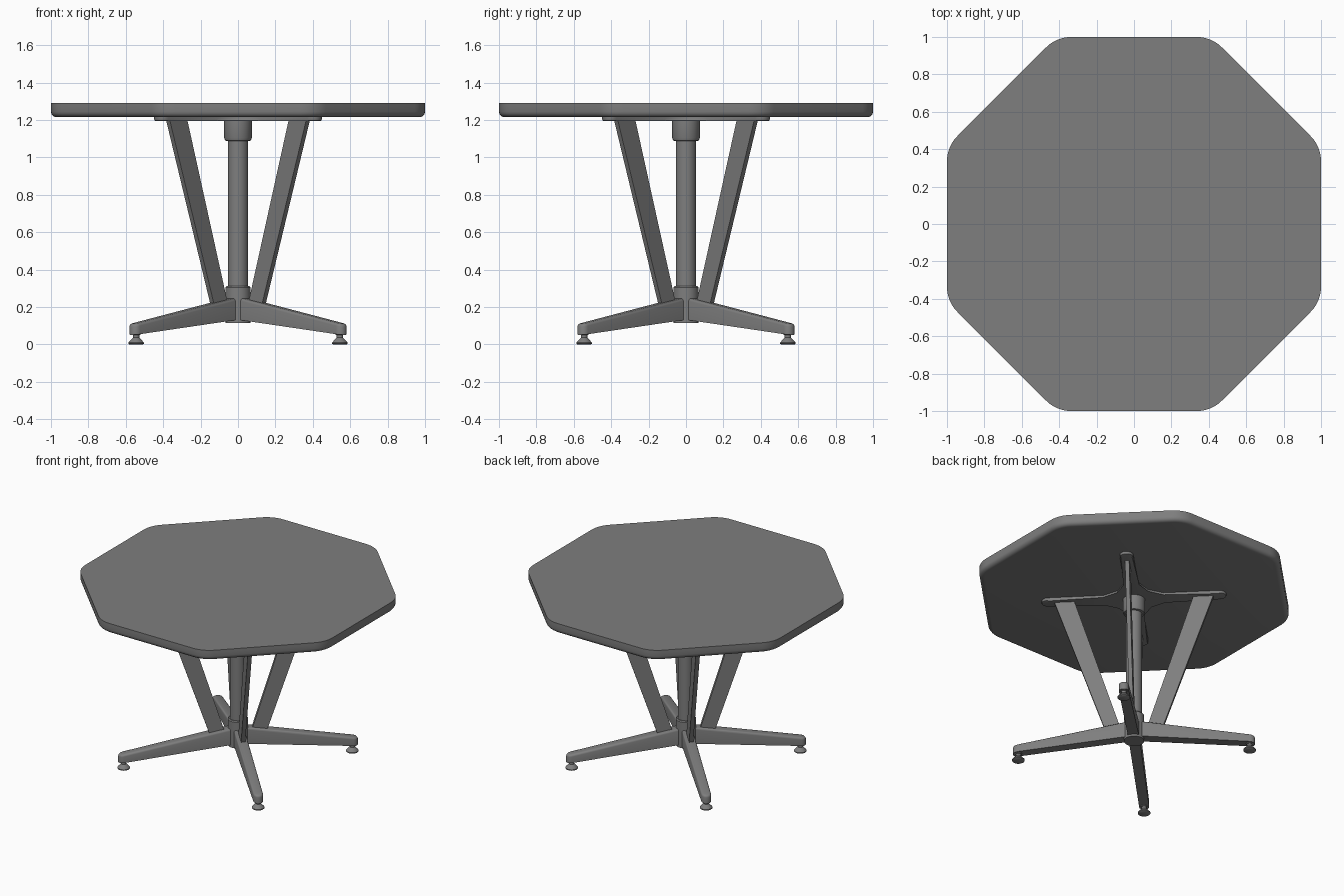
import bpy, bmesh
from math import sin, cos, pi, radians, tan

cube = bpy.data.objects.get("Cube")
if cube:
    bpy.data.objects.remove(cube, do_unlink=True)

grey = bpy.data.materials.new("mid grey")
grey.use_nodes = True
GREY = (0.21, 0.21, 0.21, 1)
grey.diffuse_color = GREY
grey.node_tree.nodes["Principled BSDF"].inputs["Base Color"].default_value = GREY


def finish(name, bm, angle=0.0):
    bmesh.ops.recalc_face_normals(bm, faces=bm.faces)
    mesh = bpy.data.meshes.new(name)
    bm.to_mesh(mesh)
    bm.free()
    mesh.materials.append(grey)
    ob = bpy.data.objects.new(name, mesh)
    bpy.context.collection.objects.link(ob)
    ob.rotation_euler.z = angle
    bpy.ops.object.select_all(action='DESELECT')
    ob.select_set(True)
    bpy.context.view_layer.objects.active = ob
    bpy.ops.object.shade_smooth_by_angle(angle=radians(35))
    return ob


def prism(outline, low, high):
    """Plan outline extruded between two heights given as functions of x."""
    bm = bmesh.new()
    bottom = [bm.verts.new((x, y, low(x))) for x, y in outline]
    top = [bm.verts.new((x, y, high(x))) for x, y in outline]
    base, cap = bm.faces.new(bottom[::-1]), bm.faces.new(top)
    n = len(outline)
    for i in range(n):
        j = (i + 1) % n
        bm.faces.new((bottom[i], bottom[j], top[j], top[i]))
    return bm, base, cap


def round_rim(bm, face, size, segments=3):
    bmesh.ops.bevel(bm, geom=list(face.edges), offset=size, segments=segments,
                    profile=0.5, affect='EDGES')


def lathe(name, profile, sides=32, centre=(0, 0), angle=0.0):
    bm = bmesh.new()
    rings = [[bm.verts.new((centre[0] + r * cos(2 * pi * i / sides),
                            centre[1] + r * sin(2 * pi * i / sides), z))
              for i in range(sides)] for r, z in profile]
    for a, b in zip(rings, rings[1:]):
        for i in range(sides):
            j = (i + 1) % sides
            bm.faces.new((a[i], a[j], b[j], b[i]))
    bm.faces.new(rings[0][::-1])
    bm.faces.new(rings[-1])
    return finish(name, bm, angle)


def arc(cx, cy, r, start, end, steps):
    return [(cx + r * cos(radians(start + (end - start) * i / steps)),
             cy + r * sin(radians(start + (end - start) * i / steps)))
            for i in range(steps + 1)]


# Octagonal table top with rounded corners and rims
radius = 0.19
reach = (1 - radius) / cos(pi / 8)
outline = []
for k in range(8):
    a = 22.5 + 45 * k
    outline += arc(reach * cos(radians(a)), reach * sin(radians(a)),
                   radius, a - 22.5, a + 22.5, 6)
bm, base, cap = prism(outline, lambda x: 1.215, lambda x: 1.29)
round_rim(bm, cap, 0.015)
bm.faces.ensure_lookup_table()
base = min(bm.faces, key=lambda f: f.calc_center_median().z)
round_rim(bm, base, 0.03, 4)
finish("table_top", bm)

# Cross-shaped mounting plate under the top
cross = []
for k in range(4):
    c, s = cos(pi / 4 + k * pi / 2), sin(pi / 4 + k * pi / 2)
    arm = [(0.2, -0.045)] + arc(0.57, 0, 0.045, -90, 90, 8) + [(0.2, 0.045), (0.1, 0.1)]
    cross += [(x * c - y * s, x * s + y * c) for x, y in arm]
bm, base, cap = prism(cross, lambda x: 1.195, lambda x: 1.217)
round_rim(bm, base, 0.008, 2)
finish("mounting_plate", bm)

# Central column with collar and hub
lathe("column", [(0.054, 0.2), (0.054, 1.2)])
lathe("column_collar", [(0.054, 1.087), (0.068, 1.09), (0.074, 1.105), (0.074, 1.2)])
lathe("base_hub", [(0.068, 0.115), (0.068, 0.305), (0.062, 0.312), (0.05, 0.312)])

# Four legs with struts and levelling feet, set on the diagonals
for k, corner in enumerate(("back_left", "back_right", "front_right", "front_left")):
    turn = pi / 4 + k * pi / 2

    plan = [(0.02, -0.037)] + arc(0.774, 0, 0.033, -90, 90, 8) + [(0.02, 0.037)]
    bm, base, cap = prism(plan, lambda x: 0.132 - 0.105 * (x - 0.04),
                          lambda x: 0.25 - 0.185 * (x - 0.04))
    bmesh.ops.inset_region(bm, faces=[base], thickness=0.009, depth=-0.02)
    round_rim(bm, cap, 0.014)
    finish(corner + "_leg", bm, turn)

    # Flat strut standing in the plane of the leg
    bm = bmesh.new()
    side = [(0.085, 0.2), (0.19, 0.2), (0.53, 1.2), (0.397, 1.2)]
    face = bm.faces.new([bm.verts.new((x, -0.014, z)) for x, z in side])
    moved = bmesh.ops.extrude_face_region(bm, geom=[face])["geom"]
    bmesh.ops.translate(bm, vec=(0, 0.028, 0),
                        verts=[v for v in moved if isinstance(v, bmesh.types.BMVert)])
    finish(corner + "_strut", bm, turn)

    lathe(corner + "_foot", [(0.036, 0), (0.042, 0.004), (0.042, 0.01), (0.02, 0.034),
                             (0.017, 0.036), (0.017, 0.05), (0.023, 0.052), (0.023, 0.08)],
          20, (0.77, 0), turn)
